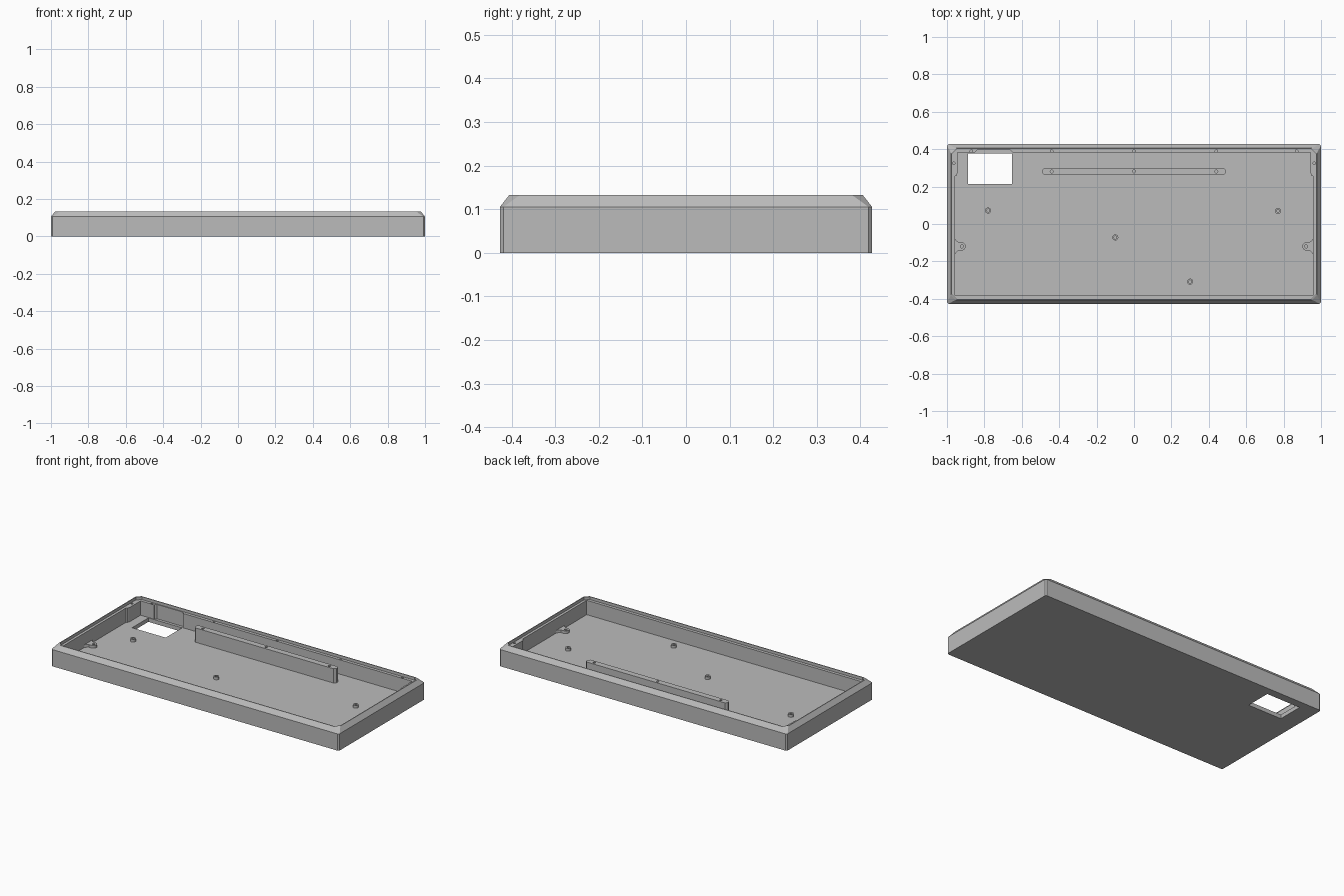
import bpy, bmesh, math

cube = bpy.data.objects.get("Cube")
if cube:
    bpy.data.objects.remove(cube, do_unlink=True)

grey = bpy.data.materials.new("mid_grey")
grey.use_nodes = True
grey.diffuse_color = (0.5, 0.5, 0.5, 1)
for node in grey.node_tree.nodes:
    if node.type == 'BSDF_PRINCIPLED':
        node.inputs["Base Color"].default_value = (0.5, 0.5, 0.5, 1)

FLOOR, LEDGE, TOP = 0.025, 0.115, 0.133
INNER_X, INNER_Y = 0.957, 0.381


def octagon(x0, x1, y0, y1, c):
    """Rectangle outline with its corners cut by c."""
    return [(x0 + c, y0), (x1 - c, y0), (x1, y0 + c), (x1, y1 - c),
            (x1 - c, y1), (x0 + c, y1), (x0, y1 - c), (x0, y0 + c)]


def rectangle(x0, x1, y0, y1):
    return [(x0, y0), (x1, y0), (x1, y1), (x0, y1)]


def circle(x, y, r, n=24):
    return [(x + r * math.cos(math.tau * i / n), y + r * math.sin(math.tau * i / n))
            for i in range(n)]


def loft(name, rings):
    """Solid through stacked outlines, each given as (z, outline)."""
    bm = bmesh.new()
    loops = [[bm.verts.new((x, y, z)) for x, y in pts] for z, pts in rings]
    bm.faces.new(loops[0])
    bm.faces.new(loops[-1])
    n = len(loops[0])
    for a, b in zip(loops, loops[1:]):
        for i in range(n):
            j = (i + 1) % n
            bm.faces.new((a[i], a[j], b[j], b[i]))
    bmesh.ops.recalc_face_normals(bm, faces=bm.faces)
    mesh = bpy.data.meshes.new(name)
    bm.to_mesh(mesh)
    bm.free()
    mesh.materials.append(grey)
    obj = bpy.data.objects.new(name, mesh)
    bpy.context.collection.objects.link(obj)
    return obj


def prism(name, outline, z0, z1):
    return loft(name, [(z0, outline), (z1, outline)])


def cut(target, outline, z0, z1):
    """Subtract a prism from the target."""
    cutter = prism("cutter", outline, z0, z1)
    cutter.hide_render = True
    mod = target.modifiers.new("cut", 'BOOLEAN')
    mod.operation = 'DIFFERENCE'
    mod.solver = 'EXACT'
    mod.object = cutter
    bpy.context.view_layer.objects.active = target
    bpy.ops.object.modifier_apply(modifier=mod.name)
    bpy.data.objects.remove(cutter, do_unlink=True)


# Tray body with a chamfered top edge
body = octagon(-1, 1, -0.427, 0.427, 0.008)
tray = loft("tray", [(0, body), (0.105, body),
                     (TOP, octagon(-0.978, 0.978, -0.405, 0.405, 0.025))])

# Lid recess, cavity, port pocket and floor opening
cut(tray, octagon(-0.973, 0.973, -0.4, 0.4, 0.025), LEDGE, 0.2)
cut(tray, rectangle(-INNER_X, INNER_X, -INNER_Y, INNER_Y), FLOOR, 0.2)
cut(tray, [(-0.85, 0.37), (-0.65, 0.37), (-0.65, 0.385), (-0.66, 0.395),
           (-0.84, 0.395), (-0.85, 0.385)], FLOOR, 0.2)
cut(tray, rectangle(-0.887, -0.653, 0.215, 0.377), -0.1, 0.08)

# Screw holes in the ledge
ledge_holes = [(x, 0.39) for x in (-0.87, -0.44, 0, 0.44, 0.87)]
ledge_holes += [(-0.964, 0.325), (0.964, 0.325)]
for x, y in ledge_holes:
    cut(tray, circle(x, y, 0.007, 16), 0.08, 0.2)

# Raised support bar
bar = prism("support_bar", octagon(-0.492, 0.492, 0.262, 0.3, 0.012), 0.015, LEDGE)
for x in (-0.44, 0, 0.44):
    cut(bar, circle(x, 0.281, 0.008, 16), 0.08, 0.2)

# Floor standoffs
for i, (x, y) in enumerate([(-0.78, 0.072), (0.77, 0.07), (-0.1, -0.072), (0.3, -0.308)]):
    post = prism(f"standoff_{i + 1}", circle(x, y, 0.016), 0.015, 0.042)
    cut(post, circle(x, y, 0.008, 16), 0.028, 0.1)

# Mounting tabs and corner blocks on both side walls
tab = [(0.965, -0.162), (0.957, -0.162), (0.949, -0.15), (0.938, -0.142)]
tab += [(0.922 - 0.022 * math.cos(a), -0.12 + 0.022 * math.sin(a))
        for a in [math.pi * (i / 12 - 0.5) for i in range(13)]]
tab += [(0.938, -0.098), (0.949, -0.09), (0.957, -0.078), (0.965, -0.078)]
block = [(INNER_X, 0.255), (0.95, 0.258), (0.944, 0.272), (0.944, INNER_Y), (INNER_X, INNER_Y)]
for side, s in (("left", 1), ("right", -1)):
    ear = prism(f"{side}_mounting_tab", [(s * x, y) for x, y in tab], 0.015, 0.042)
    cut(ear, circle(s * 0.92, -0.12, 0.008, 16), 0.028, 0.1)
    prism(f"{side}_corner_block", [(s * x, y) for x, y in block], 0.02, LEDGE)

# Smooth round walls, keep edges sharp
bpy.ops.object.select_all(action='DESELECT')
for obj in bpy.context.collection.objects:
    if obj.type == 'MESH':
        obj.select_set(True)
bpy.ops.object.shade_smooth_by_angle(angle=math.radians(30))
